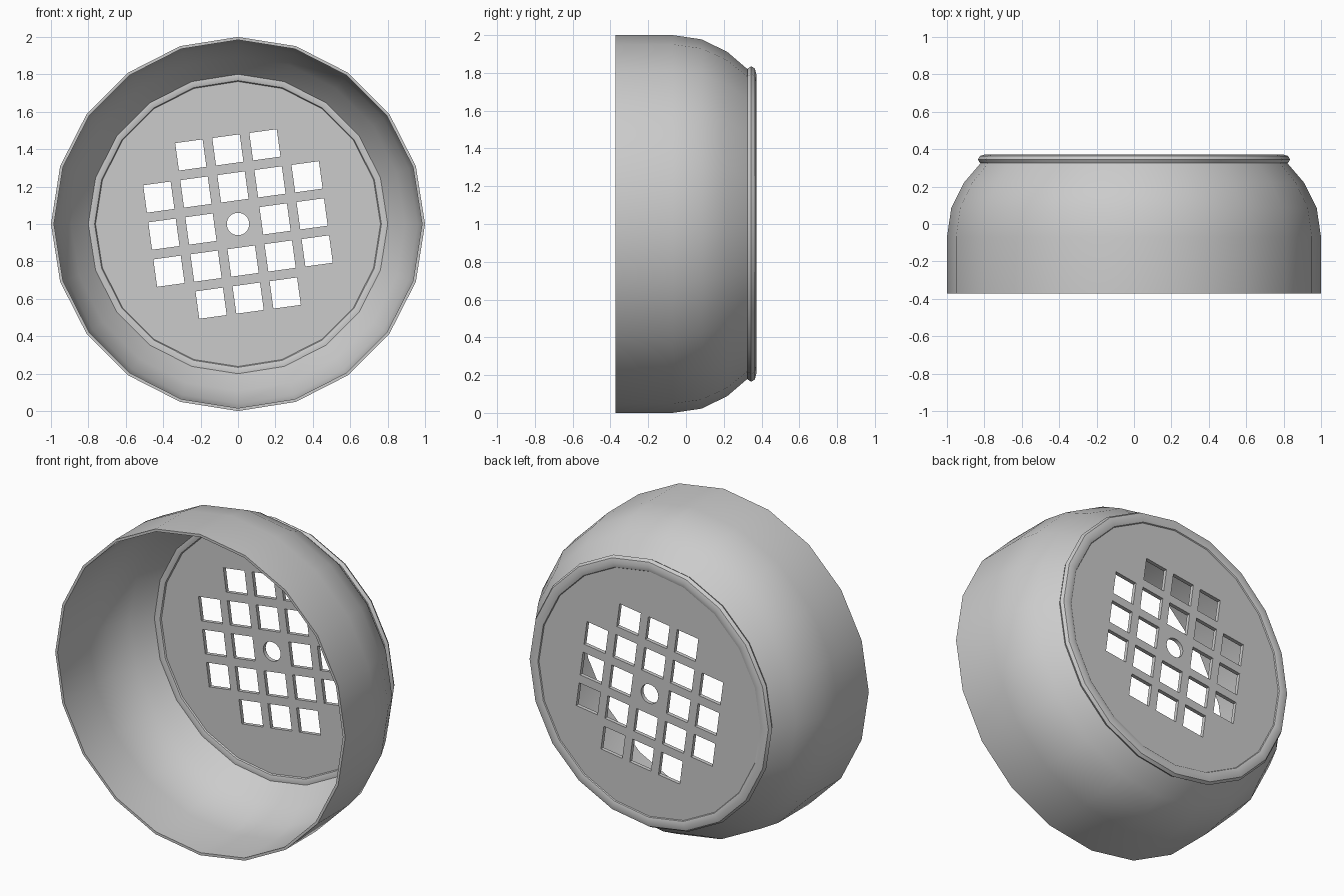
import bpy, math

if "Cube" in bpy.data.objects:
    bpy.data.objects.remove(bpy.data.objects["Cube"])

SIDES = 20
CENTRE_Z = 1.0


def lathe(name, profile):
    """Revolve a closed (y, radius) profile around the y axis."""
    n = len(profile)
    verts, faces = [], []
    for i in range(SIDES):
        a = 2 * math.pi * i / SIDES
        verts += [(r * math.cos(a), y, CENTRE_Z + r * math.sin(a)) for y, r in profile]
        k = (i + 1) % SIDES
        for j in range(n):
            m = (j + 1) % n
            faces.append((i * n + j, i * n + m, k * n + m, k * n + j))
    mesh = bpy.data.meshes.new(name)
    mesh.from_pydata(verts, [], faces)
    obj = bpy.data.objects.new(name, mesh)
    bpy.context.collection.objects.link(obj)
    finish(obj, 35)
    return obj


def finish(obj, angle):
    """Make normals consistent and smooth the soft edges."""
    bpy.ops.object.select_all(action='DESELECT')
    obj.select_set(True)
    bpy.context.view_layer.objects.active = obj
    bpy.ops.object.mode_set(mode='EDIT')
    bpy.ops.mesh.select_all(action='SELECT')
    bpy.ops.mesh.normals_make_consistent(inside=False)
    bpy.ops.object.mode_set(mode='OBJECT')
    bpy.ops.object.shade_smooth_by_angle(angle=math.radians(angle))


def circle(r, n):
    return [(r * math.cos(2 * math.pi * i / n), r * math.sin(2 * math.pi * i / n))
            for i in range(n)]


# Thin curved shell, open at the front
lathe("bowl_shell", [
    (-0.372, 1.0), (-0.07, 1.0), (0.085, 0.977), (0.22, 0.91), (0.345, 0.803),
    (0.338, 0.785), (0.21, 0.893), (0.08, 0.961), (-0.07, 0.984), (-0.372, 0.984)])

# Rounded bead around the back opening
lathe("back_bead", [(0.345 + 0.027 * math.sin(a), 0.795 + 0.04 * math.cos(a))
                    for a in (2 * math.pi * i / 8 for i in range(8))])

# Perforated plate: outline, tilted grid of square holes, round centre hole
curve = bpy.data.curves.new("plate_outline", 'CURVE')
curve.dimensions = '2D'
curve.fill_mode = 'BOTH'
curve.extrude = 0.012
tilt, pitch, half = math.radians(7.8), 0.2, 0.074
loops = [circle(0.785, SIDES), circle(0.06, 20)]
for i in range(-2, 3):
    for j in range(-2, 3):
        if (i, j) == (0, 0) or abs(i) + abs(j) == 4:
            continue
        corners = [(i * pitch + sx * half, j * pitch + sy * half)
                   for sx, sy in ((-1, -1), (1, -1), (1, 1), (-1, 1))]
        loops.append([(x * math.cos(tilt) - y * math.sin(tilt),
                       x * math.sin(tilt) + y * math.cos(tilt)) for x, y in corners])
for pts in loops:
    spline = curve.splines.new('POLY')
    spline.points.add(len(pts) - 1)
    for p, (x, y) in zip(spline.points, pts):
        p.co = (x, y, 0, 1)
    spline.use_cyclic_u = True

plate = bpy.data.objects.new("perforated_plate", curve)
bpy.context.collection.objects.link(plate)
plate.location = (0, 0.346, CENTRE_Z)
plate.rotation_euler = (math.radians(90), 0, 0)
bpy.ops.object.select_all(action='DESELECT')
plate.select_set(True)
bpy.context.view_layer.objects.active = plate
bpy.ops.object.convert(target='MESH')
plate = bpy.context.view_layer.objects.active
plate.name = "perforated_plate"

# Weld the extruded sides to the faces
bpy.ops.object.mode_set(mode='EDIT')
bpy.ops.mesh.select_all(action='SELECT')
bpy.ops.mesh.remove_doubles(threshold=0.0005)
bpy.ops.object.mode_set(mode='OBJECT')
finish(plate, 30)
